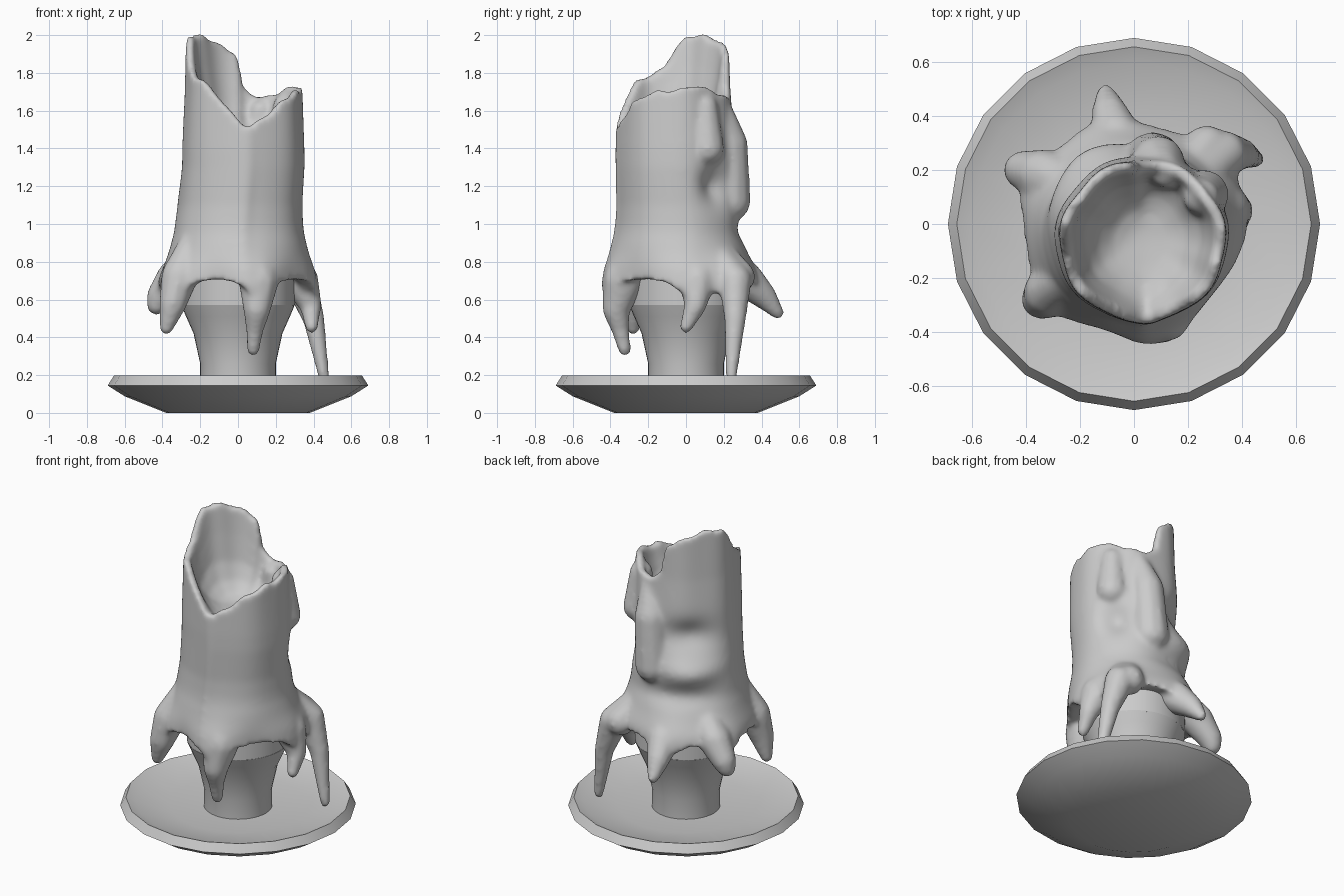
import bpy, bmesh, math
from mathutils import Vector, Matrix

if "Cube" in bpy.data.objects:
    bpy.data.objects.remove(bpy.data.objects["Cube"])


def new_object(name, bm):
    me = bpy.data.meshes.new(name)
    bm.to_mesh(me)
    bm.free()
    ob = bpy.data.objects.new(name, me)
    bpy.context.collection.objects.link(ob)
    for o in bpy.context.selected_objects:
        o.select_set(False)
    bpy.context.view_layer.objects.active = ob
    ob.select_set(True)
    return ob


def loft(bm, rings):
    rows = [[bm.verts.new(p) for p in r] for r in rings]
    n = len(rows[0])
    for a, b in zip(rows, rows[1:]):
        for i in range(n):
            j = (i + 1) % n
            bm.faces.new((a[i], a[j], b[j], b[i]))
    bm.faces.new(rows[0][::-1])
    bm.faces.new(rows[-1])
    bmesh.ops.recalc_face_normals(bm, faces=bm.faces)


def lathe(name, profile, n=20):
    bm = bmesh.new()
    loft(bm, [[(r * math.cos(2 * math.pi * i / n), r * math.sin(2 * math.pi * i / n), z)
               for i in range(n)] for r, z in profile])
    new_object(name, bm)
    bpy.ops.object.shade_smooth_by_angle(angle=math.radians(25))


def interp(table, x):
    for (x0, y0), (x1, y1) in zip(table, table[1:]):
        if x <= x1:
            t = max(0, (x - x0) / (x1 - x0))
            return y0 + (y1 - y0) * t
    return table[-1][1]


def gauss(d, s):
    return math.exp(-(d / s) ** 2)


def angle_diff(a, b):
    return (a - b + 180) % 360 - 180


# Dish, cup and the wax column standing in the cup
lathe("dish", [(0.38, 0), (0.6, 0.088), (0.69, 0.145), (0.657, 0.197), (0.6, 0.175),
               (0.4, 0.145), (0.1, 0.14)])
lathe("cup", [(0.2, 0.12), (0.2, 0.26), (0.235, 0.42), (0.275, 0.51), (0.3, 0.57)], 40)
lathe("wax_column", [(0.298, 0.565), (0.298, 0.77)], 40)

# Candle body: rim height by angle, wall radius by height, dents and lips
RIM = [(0, 1.71), (25, 1.74), (45, 1.71), (60, 1.68), (78, 1.68), (90, 1.72), (97, 1.9),
       (112, 1.95), (128, 1.98), (145, 2.01), (168, 2.0), (180, 1.93), (192, 1.84), (205, 1.79),
       (222, 1.77), (240, 1.69), (256, 1.6), (274, 1.51), (295, 1.58), (315, 1.66), (342, 1.71),
       (360, 1.71)]
WALL = [(0.55, 0.4), (0.68, 0.405), (0.76, 0.395), (0.85, 0.368), (0.95, 0.345), (1.1, 0.328),
        (1.4, 0.323), (1.7, 0.31), (2, 0.303)]
CENTRE_X = [(0.7, 0), (1.0, 0.005), (1.3, 0.027), (1.7, 0.03)]
CENTRE_Y = [(0.7, -0.045), (1.0, -0.035), (1.3, -0.048), (1.7, -0.06)]
# (angle, z, angle spread, z spread, amount)
DENTS = [(125, 1.34, 28, 0.09, -0.06), (125, 1.12, 32, 0.07, 0.05), (110, 0.97, 40, 0.06, -0.035),
         (40, 1.2, 16, 0.09, -0.06), (274, 1.1, 6, 0.45, 0.012), (110, 0.7, 42, 0.13, 0.04),
         (45, 0.72, 20, 0.12, 0.045), (155, 0.68, 16, 0.1, 0.03), (322, 0.7, 22, 0.12, -0.035),
         (252, 0.7, 16, 0.1, -0.025)]
DRIP_ANGLES = (217, 286, 9, 38, 104, 150)
N, ROWS = 96, 36


def wall(a, z):
    r = interp(WALL, z)
    for da, dz, sa, sz, amp in DENTS:
        r += amp * gauss(angle_diff(a, da), sa) * gauss(z - dz, sz)
    for d in DRIP_ANGLES:
        r += 0.018 * gauss(angle_diff(a, d), 15) * gauss(z - 0.66, 0.16)
    return r + 0.005 * math.sin(math.radians(a * 7)) * (z - 0.6)


def hem(a):
    return 0.7 - sum(0.08 * gauss(angle_diff(a, d), 14) for d in DRIP_ANGLES)


def rim(a):
    return interp(RIM, a) + 0.006 * math.sin(math.radians(a * 13))


def ring(f):
    pts = []
    for i in range(N):
        a = 360 * i / N
        r, z = f(a)
        t = math.radians(a)
        pts.append((interp(CENTRE_X, z) + r * math.cos(t),
                    interp(CENTRE_Y, z) + r * math.sin(t) * 0.97, z))
    return pts


def side(k):
    def f(a):
        z = hem(a) + (rim(a) - hem(a)) * k / ROWS
        return wall(a, z), z
    return f


def inner(fr, t, floor=1.46):
    return lambda a: (wall(a, rim(a)) * fr, floor + (rim(a) - floor) * t)


bm = bmesh.new()
rings = [ring(lambda a: (0.1, 0.73)), ring(lambda a: (0.29, 0.72)),
         ring(lambda a: (wall(a, hem(a)) - 0.08, hem(a) + 0.015))]
rings += [ring(side(k)) for k in range(ROWS + 1)]
rings += [ring(inner(*p)) for p in ((0.87, 0.98), (0.8, 0.68), (0.7, 0.36), (0.54, 0.16),
                                    (0.35, 0.05), (0.12, 0))]
loft(bm, rings)

# Wax drips: chains of tapering blobs (x, y, z, radius) fused with the body
DRIPS = [
    [(-.24, -.2, .9, .07), (-.31, -.25, .72, .1), (-.345, -.28, .58, .075), (-.38, -.28, .45, .038)],
    [(.08, -.28, .9, .07), (.11, -.33, .7, .11), (.1, -.37, .55, .075), (.09, -.35, .45, .05),
     (.08, -.325, .335, .036)],
    [(.25, .04, .88, .07), (.33, .06, .7, .1), (.385, .05, .57, .06), (.39, .0, .455, .036)],
    [(.24, .18, .8, .09), (.33, .26, .7, .09), (.4, .26, .5, .06), (.455, .24, .19, .032)],
    [(-.04, .18, .82, .09), (-.06, .31, .71, .1), (-.09, .41, .62, .07), (-.105, .485, .53, .036)],
    [(-.22, .13, .82, .1), (-.33, .18, .72, .1), (-.41, .2, .62, .075), (-.43, .2, .57, .055)],
    [(.2, .2, .82, .08), (.27, .28, .72, .09)],
    [(.25, .1, 1.62, .07), (.26, .11, 1.4, .095)],
    [(.12, .19, 1.6, .06), (.09, .23, 1.42, .1), (.07, .235, 1.12, .11)],
]
for path in DRIPS:
    for p, q in zip(path, path[1:]):
        p, q = Vector(p), Vector(q)
        for k in range(13):
            v = p.lerp(q, k / 12)
            bmesh.ops.create_icosphere(bm, subdivisions=2, radius=v[3],
                                       matrix=Matrix.Translation(v.to_3d()))

# Fuse body and drips into one soft, melted surface
candle = new_object("candle", bm)
m = candle.modifiers.new("fuse", "REMESH")
m.mode = 'VOXEL'
m.voxel_size = 0.014
m.use_smooth_shade = True
s = candle.modifiers.new("melt", "SMOOTH")
s.factor = 0.5
s.iterations = 12
